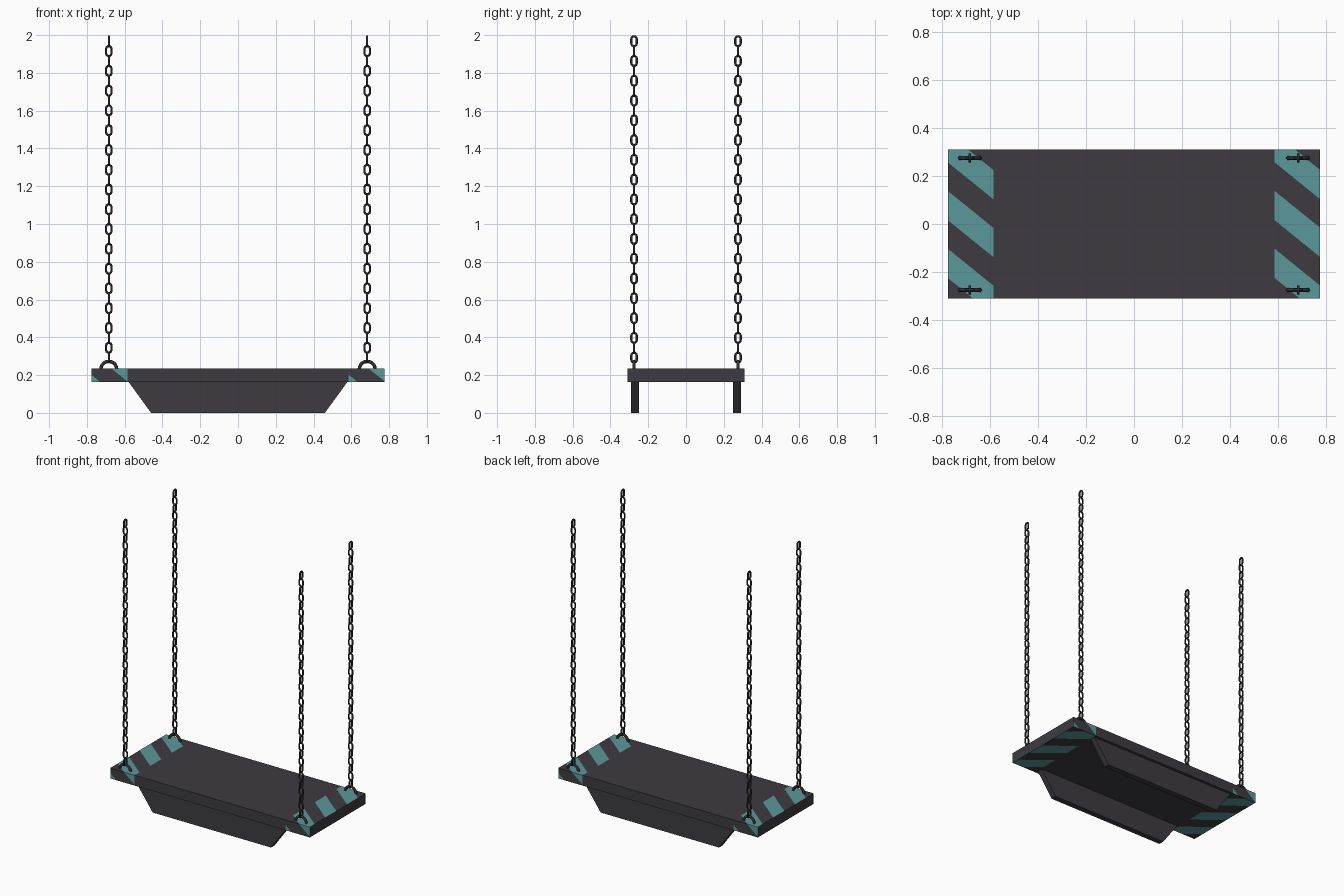
import bpy, bmesh, math
from mathutils import Vector

if "Cube" in bpy.data.objects:
    bpy.data.objects.remove(bpy.data.objects["Cube"])

HX, HY, Z0, Z1 = 0.776, 0.31, 0.163, 0.236     # board extents
BAND = 0.19                                    # striped end band width
SLOPE, PERIOD, HALF = 0.81, 0.241, 0.061       # stripe layout


def material(name, rgb):
    m = bpy.data.materials.new(name)
    m.diffuse_color = (*rgb, 1)
    m.use_nodes = True
    m.node_tree.nodes["Principled BSDF"].inputs["Base Color"].default_value = m.diffuse_color
    return m


DARK = material("charcoal", (0.047, 0.044, 0.052))
TEAL = material("teal", (0.107, 0.315, 0.320))
METAL = material("dark metal", (0.030, 0.030, 0.032))


def finish(bm, name, mats, smooth=False):
    bmesh.ops.recalc_face_normals(bm, faces=bm.faces)
    me = bpy.data.meshes.new(name)
    bm.to_mesh(me)
    bm.free()
    for m in mats:
        me.materials.append(m)
    if smooth:
        me.polygons.foreach_set("use_smooth", [True] * len(me.polygons))
    ob = bpy.data.objects.new(name, me)
    bpy.context.collection.objects.link(ob)
    return ob


def cut(bm, faces, co, no):
    geom = set(faces)
    for f in faces:
        geom.update(f.edges)
        geom.update(f.verts)
    bmesh.ops.bisect_plane(bm, geom=list(geom), dist=1e-6, plane_co=co, plane_no=no)


# Board with diagonal stripes on both ends, wrapping over the long sides
bm = bmesh.new()
bmesh.ops.create_cube(bm, size=1)
for v in bm.verts:
    v.co = (v.co.x * 2 * HX, v.co.y * 2 * HY, (Z0 + Z1) / 2 + v.co.z * (Z1 - Z0))
for x in (-HX + BAND, HX - BAND):
    cut(bm, list(bm.faces), (x, 0, 0), (1, 0, 0))
bm.normal_update()


def side_of(f):
    n = f.normal
    if abs(n.x) > 0.5:
        return None
    if abs(n.z) > 0.5:
        return 0
    return 1 if n.y > 0 else -1


for end in (-1, 1):
    xc = end * (HX - BAND / 2)
    for side in (0, -1, 1):
        for k in range(-2, 3):
            for e in (-HALF, HALF):
                c = k * PERIOD + e
                bm.normal_update()
                faces = [f for f in bm.faces if side_of(f) == side
                         and abs(f.calc_center_median().x - xc) < BAND / 2]
                if side == 0:
                    cut(bm, faces, (xc, c, 0), (SLOPE, 1, 0))
                else:   # unfolded side: y = side * (HY + Z1 - z)
                    cut(bm, faces, (xc, 0, HY + Z1 - side * c), (SLOPE, 0, -side))
bm.normal_update()
for f in bm.faces:
    s, p = side_of(f), f.calc_center_median()
    d = abs(p.x) - (HX - BAND)
    if s is None or d < 0:
        continue
    xc = math.copysign(HX - BAND / 2, p.x)
    y = p.y if s == 0 else s * (HY + Z1 - p.z)
    t = y + SLOPE * (p.x - xc)
    if abs(t - PERIOD * round(t / PERIOD)) < HALF:
        f.material_index = 1
finish(bm, "board", [DARK, TEAL])

# Tapered skids under the board
for name, y in (("front_skid", -0.27), ("back_skid", 0.27)):
    bm = bmesh.new()
    f = bm.faces.new([bm.verts.new((x, y - 0.02, z)) for x, z in
                      ((-0.46, 0), (0.46, 0), (0.58, Z0 + 0.002), (-0.58, Z0 + 0.002))])
    r = bmesh.ops.extrude_face_region(bm, geom=[f])
    bmesh.ops.translate(bm, vec=(0, 0.04, 0),
                        verts=[v for v in r["geom"] if isinstance(v, bmesh.types.BMVert)])
    finish(bm, name, [DARK])


def sweep(bm, origin, axis, path, r, closed, sides=6):
    """Round wire along a flat path of (u, z, angle); u runs along axis."""
    across = axis.cross(Vector((0, 0, 1)))
    rings = []
    for u, z, a in path:
        c = origin + axis * u + Vector((0, 0, z))
        out = axis * math.cos(a) + Vector((0, 0, math.sin(a)))
        rings.append([bm.verts.new(c + r * (out * math.cos(t) + across * math.sin(t)))
                      for t in (2 * math.pi * i / sides for i in range(sides))])
    n = len(rings)
    for i in range(n if closed else n - 1):
        a, b = rings[i], rings[(i + 1) % n]
        for j in range(sides):
            k = (j + 1) % sides
            bm.faces.new((a[j], a[k], b[k], b[j]))


X, Y = Vector((1, 0, 0)), Vector((0, 1, 0))
WIRE, WIDTH, PITCH = 0.006, 0.0205, 0.05235
RAD = WIDTH - WIRE
STRAIGHT = PITCH / 2 + WIRE - WIDTH
link = []
for sgn, start in ((1, 0), (-1, math.pi)):
    for i in range(6):
        a = start + math.pi * i / 5
        link.append((RAD * math.cos(a), RAD * math.sin(a) + sgn * STRAIGHT, a))
arch = [(0.042 * math.cos(a), 0.042 * math.sin(a), a)
        for a in (math.pi * i / 10 for i in range(11))]

# Four chains with their mounting loops
for xn, x in (("left", -0.684), ("right", 0.684)):
    for yn, y in (("front", -0.275), ("back", 0.275)):
        bm = bmesh.new()
        top = 2.0 - PITCH / 2 - WIRE
        for i in range(33):
            sweep(bm, Vector((x, y, top - i * PITCH)), X if i % 2 else Y, link, WIRE, True)
        finish(bm, f"{yn}_{xn}_chain", [METAL], True)
        bm = bmesh.new()
        sweep(bm, Vector((x, y, Z1 - 0.005)), X, arch, 0.009, False)
        finish(bm, f"{yn}_{xn}_loop", [METAL], True)
